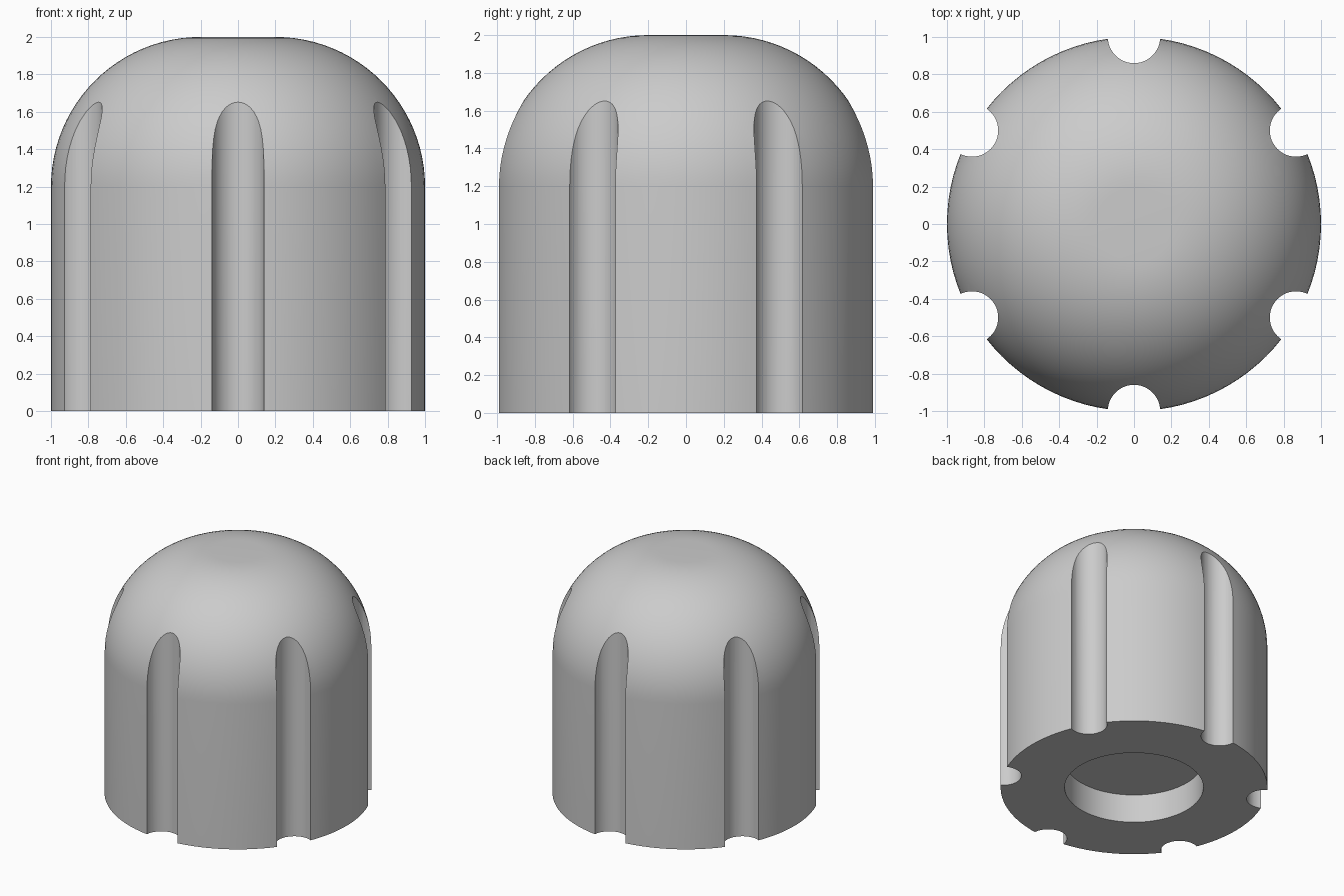
import bpy, bmesh, math
from mathutils import Matrix, Vector

old = bpy.data.objects.get("Cube")
if old:
    bpy.data.objects.remove(old, do_unlink=True)

GROOVES = 6
GROOVE_RADIUS = 0.14
HEIGHT = 2.0
FILLET = 0.8
BORE_RADIUS, BORE_DEPTH = 0.52, 0.235
SEGMENTS = 96

grey = bpy.data.materials.new("plain grey")
grey.use_nodes = True
colour = (0.6, 0.6, 0.6, 1)
grey.diffuse_color = colour
grey.node_tree.nodes["Principled BSDF"].inputs["Base Color"].default_value = colour


def make_object(name, bm):
    bmesh.ops.recalc_face_normals(bm, faces=bm.faces)
    mesh = bpy.data.meshes.new(name)
    bm.to_mesh(mesh)
    bm.free()
    mesh.materials.append(grey)
    obj = bpy.data.objects.new(name, mesh)
    bpy.context.collection.objects.link(obj)
    return obj


# Domed body with a blind bore underneath, turned from one profile
profile = [(0, BORE_DEPTH), (BORE_RADIUS, BORE_DEPTH), (BORE_RADIUS, 0), (1, 0)]
steps = 24
for i in range(steps + 1):
    a = math.pi / 2 * i / steps
    profile.append((1 - FILLET + FILLET * math.cos(a),
                    HEIGHT - FILLET + FILLET * math.sin(a)))
profile.append((0, HEIGHT))

bm = bmesh.new()
verts = [bm.verts.new((r, 0, z)) for r, z in profile]
edges = [bm.edges.new(pair) for pair in zip(verts, verts[1:])]
bmesh.ops.spin(bm, geom=verts + edges, cent=(0, 0, 0), axis=(0, 0, 1),
               angle=math.tau, steps=SEGMENTS, use_duplicate=False)
bmesh.ops.remove_doubles(bm, verts=bm.verts, dist=0.0001)
# Merge the flat discs at the bore ceiling and the crown
flat = [f for f in bm.faces if any(v.co.xy.length < 0.001 for v in f.verts)]
bmesh.ops.dissolve_faces(bm, faces=[f for f in flat if f.calc_center_median().z > 1])
flat = [f for f in bm.faces if any(v.co.xy.length < 0.001 for v in f.verts)]
bmesh.ops.dissolve_faces(bm, faces=flat)
body = make_object("fluted_knob", bm)

# Round cutters for the grip grooves
bm = bmesh.new()
for i in range(GROOVES):
    a = math.pi / 2 + math.tau * i / GROOVES
    place = Matrix.Translation(Vector((math.cos(a), math.sin(a), 1)))
    bmesh.ops.create_cone(bm, cap_ends=True, segments=48, radius1=GROOVE_RADIUS,
                          radius2=GROOVE_RADIUS, depth=2.4,
                          matrix=place @ Matrix.Rotation(a, 4, 'Z'))
cutter = make_object("groove_cutter", bm)
cutter.hide_render = True

cut = body.modifiers.new("grip grooves", 'BOOLEAN')
cut.operation = 'DIFFERENCE'
cut.solver = 'EXACT'
cut.object = cutter

bpy.ops.object.select_all(action='DESELECT')
body.select_set(True)
bpy.context.view_layer.objects.active = body
bpy.ops.object.modifier_apply(modifier=cut.name)
bpy.data.objects.remove(cutter, do_unlink=True)
bpy.ops.object.shade_smooth_by_angle(angle=math.radians(30))
